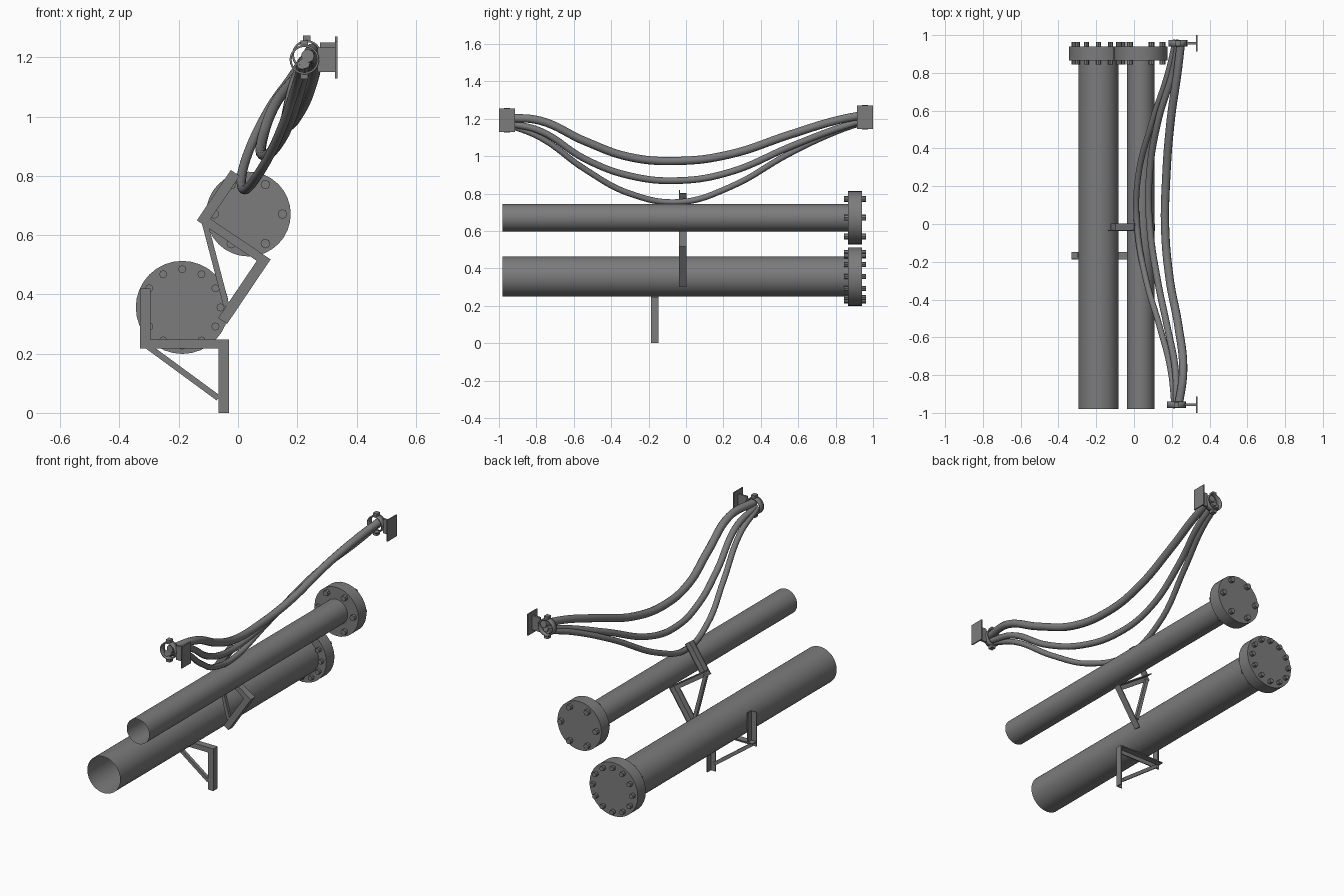
import bpy, bmesh, math
from mathutils import Matrix, Vector

cube = bpy.data.objects.get("Cube")
if cube:
    bpy.data.objects.remove(cube, do_unlink=True)

steel = bpy.data.materials.new("grey_steel")
steel.use_nodes = True
steel.diffuse_color = (0.2, 0.2, 0.2, 1)
steel.node_tree.nodes["Principled BSDF"].inputs["Base Color"].default_value = steel.diffuse_color


def finish(name, bm, smooth=True):
    mesh = bpy.data.meshes.new(name)
    bm.to_mesh(mesh)
    bm.free()
    mesh.materials.append(steel)
    obj = bpy.data.objects.new(name, mesh)
    bpy.context.collection.objects.link(obj)
    if smooth:
        bpy.ops.object.select_all(action='DESELECT')
        obj.select_set(True)
        bpy.context.view_layer.objects.active = obj
        bpy.ops.object.shade_smooth_by_angle(angle=math.radians(40))
    return obj


def add_rod(bm, x, z, y0, y1, radius, sides, capped=True):
    """Cylinder running along y."""
    place = Matrix.Translation((x, (y0 + y1) / 2, z)) @ Matrix.Rotation(math.pi / 2, 4, 'X')
    bmesh.ops.create_cone(bm, cap_ends=capped, segments=sides, radius1=radius,
                          radius2=radius, depth=y1 - y0, matrix=place)


def add_box(bm, low, high, place=Matrix()):
    low, high = Vector(low), Vector(high)
    size = Matrix.Diagonal((*(high - low), 1))
    bmesh.ops.create_cube(bm, size=1, matrix=place @ Matrix.Translation((low + high) / 2) @ size)


# Open pipes, each closed by a bolted flange at the back
def pipe(name, x, z, radius, flange_radius, bolts, bolt_circle, bolt_radius):
    bm = bmesh.new()
    add_rod(bm, x, z, -0.98, 0.867, radius, 48, capped=False)
    finish(name + "_pipe", bm)
    bm = bmesh.new()
    add_rod(bm, x, z, 0.866, 0.941, flange_radius, 32)
    finish(name + "_flange", bm)
    bm = bmesh.new()
    for i in range(bolts):
        a = math.tau * i / bolts
        add_rod(bm, x + bolt_circle * math.cos(a), z + bolt_circle * math.sin(a),
                0.845, 0.963, bolt_radius, 8)
    finish(name + "_flange_bolts", bm, smooth=False)


pipe("lower", -0.188, 0.356, 0.107, 0.157, 12, 0.129, 0.0135)
pipe("upper", 0.035, 0.671, 0.073, 0.143, 6, 0.115, 0.016)


# Angle-iron support brackets; the origin is the top outer corner of the post
def bracket(name, origin, angle, width, arm, post):
    place = Matrix.Translation(origin) @ Matrix.Rotation(math.radians(angle), 4, 'Y')
    leg, bar, depth, t = 0.036, 0.03, 0.04, 0.006
    bm = bmesh.new()
    # post
    add_box(bm, (-leg, 0, -post), (0, t, 0), place)
    add_box(bm, (-t, 0, -post), (0, depth, 0), place)
    # crossbar
    add_box(bm, (-width, 0, -bar), (-leg, t, 0), place)
    add_box(bm, (-width, 0, -t), (-t, depth, 0), place)
    # upright arm
    add_box(bm, (-width, 0, 0), (leg - width, t, arm), place)
    add_box(bm, (leg - width - t, 0, 0), (leg - width, depth, arm), place)
    # diagonal brace
    start = Vector((leg - width, 0, -bar))
    end = Vector((-leg, 0, 0.05 - post))
    run = end - start
    brace = place @ Matrix.Translation(start) @ Matrix.Rotation(math.atan2(-run.z, run.x), 4, 'Y')
    add_box(bm, (-0.01, 0.001, -0.01), (run.length, 0.02, 0.01), brace)
    finish(name, bm, smooth=False)


bracket("lower_bracket", (-0.03, -0.187, 0.248), 0, 0.301, 0.172, 0.248)
bracket("upper_bracket", (0.11, -0.037, 0.518), 34, 0.28, 0.175, 0.263)

# Sagging hoses
stations = (-0.97, -0.78, -0.54, -0.3, -0.03, 0.235, 0.555, 0.8, 0.97)


def hose(name, radius, xs, zs):
    curve = bpy.data.curves.new(name, 'CURVE')
    curve.dimensions = '3D'
    curve.bevel_depth = radius
    curve.bevel_resolution = 4
    curve.resolution_u = 8
    curve.use_fill_caps = True
    spline = curve.splines.new('BEZIER')
    spline.bezier_points.add(len(stations) - 1)
    for point, co in zip(spline.bezier_points, zip(xs, stations, zs)):
        point.co = co
        point.handle_left_type = point.handle_right_type = 'AUTO'
    curve.materials.append(steel)
    bpy.context.collection.objects.link(bpy.data.objects.new(name, curve))


hose("top_hose", 0.022,
     (0.235, 0.26, 0.235, 0.19, 0.165, 0.17, 0.195, 0.23, 0.25),
     (1.205, 1.19, 1.08, 0.995, 0.975, 1.01, 1.115, 1.19, 1.225))
hose("middle_hose", 0.018,
     (0.225, 0.22, 0.175, 0.125, 0.085, 0.08, 0.13, 0.205, 0.235),
     (1.18, 1.135, 0.985, 0.895, 0.87, 0.915, 1.05, 1.145, 1.2))
hose("bottom_hose", 0.016,
     (0.215, 0.195, 0.135, 0.065, 0.018, 0.02, 0.1, 0.18, 0.22),
     (1.175, 1.1, 0.93, 0.8, 0.755, 0.835, 1.015, 1.13, 1.19))


# Hose clamps with their wall plates
def clamp(name, x, y, z):
    bm = bmesh.new()
    add_rod(bm, x, z, y - 0.018, y + 0.018, 0.05, 24, capped=False)
    ring = finish(name + "_ring", bm)
    wall = ring.modifiers.new("wall", 'SOLIDIFY')
    wall.thickness = 0.007
    bm = bmesh.new()
    for side in (-1, 1):
        mid = Vector((x, y, z + side * 0.056))
        half = Vector((0.013, 0.015, 0.009))
        add_box(bm, mid - half, mid + half)
    finish(name + "_lugs", bm, smooth=False)
    bm = bmesh.new()
    add_box(bm, (x + 0.045, y - 0.006, z - 0.042), (0.329, y + 0.006, z + 0.042))
    add_box(bm, (0.328, y - 0.043, z - 0.063), (0.335, y + 0.043, z + 0.063))
    finish(name + "_wall_plate", bm, smooth=False)


clamp("front_clamp", 0.224, -0.957, 1.192)
clamp("back_clamp", 0.232, 0.957, 1.208)
